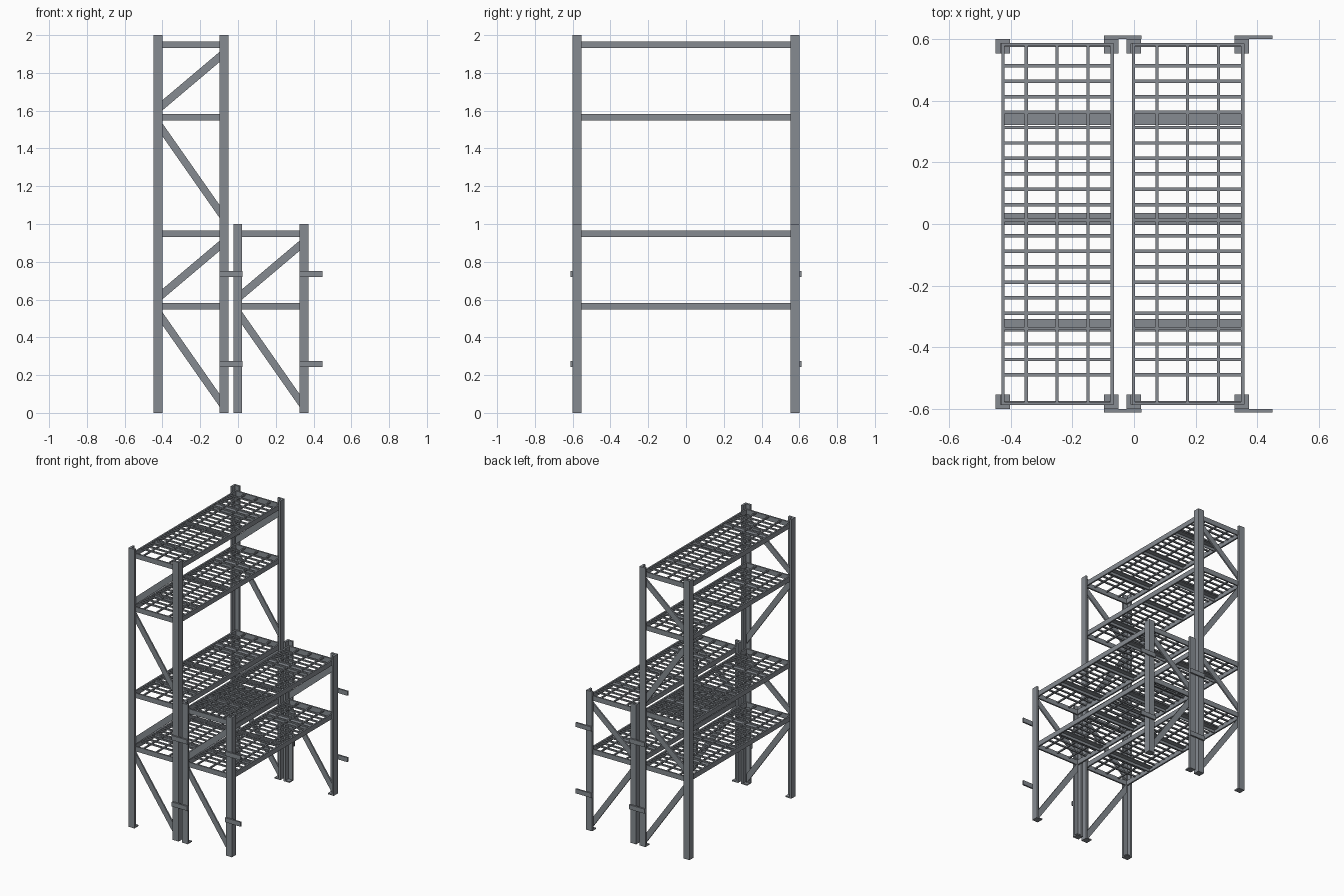
import bpy
import bmesh
from mathutils import Matrix, Vector

if "Cube" in bpy.data.objects:
    bpy.data.objects.remove(bpy.data.objects["Cube"], do_unlink=True)

steel = bpy.data.materials.new("grey_steel")
steel.use_nodes = True
COLOUR = (0.24, 0.26, 0.285, 1)
steel.diffuse_color = COLOUR
steel.node_tree.nodes["Principled BSDF"].inputs["Base Color"].default_value = COLOUR


def box(bm, x0, x1, y0, y1, z0, z1):
    """Axis-aligned box between the given limits."""
    mid = Vector((x0 + x1, y0 + y1, z0 + z1)) / 2
    size = (abs(x1 - x0), abs(y1 - y0), abs(z1 - z0), 1)
    bmesh.ops.create_cube(bm, size=1, matrix=Matrix.Translation(mid) @ Matrix.Diagonal(size))


def finish(bm, name):
    mesh = bpy.data.meshes.new(name)
    bm.to_mesh(mesh)
    bm.free()
    mesh.materials.append(steel)
    obj = bpy.data.objects.new(name, mesh)
    bpy.context.collection.objects.link(obj)


LEG, WALL, HALF = 0.047, 0.015, 0.6


def posts(name, x0, x1, height):
    """Four corner angle posts with square foot plates."""
    bm = bmesh.new()
    for x, sx in ((x0, 1), (x1, -1)):
        for sy in (1, -1):
            y = -HALF * sy
            box(bm, x, x + sx * LEG, y, y + sy * WALL, 0, height)
            box(bm, x, x + sx * WALL, y + sy * WALL, y + sy * LEG, 0, height)
            box(bm, x + sx * WALL, x + sx * LEG, y + sy * WALL, y + sy * LEG, 0, 0.008)
    finish(bm, name + "_posts")


def shelf(name, x0, x1, top):
    """Edge beams, wire grid and angle supports of one shelf."""
    bm = bmesh.new()
    a, b, c, t = x0 + 0.018, x1 - 0.014, HALF - 0.013, 0.011
    low = top - 0.035
    for s in (1, -1):
        box(bm, a, b, s * (c - t), s * c, low, top)
    box(bm, a, a + t, t - c, c - t, low, top)
    box(bm, b - t, b, t - c, c - t, low, top)
    finish(bm, name + "_frame")

    bm = bmesh.new()
    for i in range(21):
        y = 0.513 - 0.0501 * i
        box(bm, a + t, b - t, y - 0.0055, y + 0.0055, top - 0.011, top - 0.001)
    for i in range(3):
        x = x0 + 0.099 + 0.1 * i
        box(bm, x - 0.005, x + 0.005, t - c, c - t, top - 0.013, top - 0.003)
    finish(bm, name + "_wire_grid")

    bm = bmesh.new()
    for y in (0.34, 0.016, -0.328):
        box(bm, a + t, b - t, y - 0.02, y + 0.02, top - 0.016, top - 0.01)
        box(bm, a + t, b - t, y - 0.02, y - 0.014, low, top - 0.016)
    finish(bm, name + "_supports")


def braces(name, x0, x1, base):
    """Flat diagonal braces on the front and back."""
    bm = bmesh.new()
    a, b = x0 + LEG - 0.02, x1 - LEG + 0.02
    slope_pad = 0.02
    for z_left, z_right, half in ((0.5, 0.067, 0.034), (0.628, 0.884, 0.027)):
        pad = slope_pad * (z_right - z_left) / (b - a - 2 * slope_pad)
        za, zb = base + z_left - pad, base + z_right + pad
        for s in (1, -1):
            rings = []
            for y in (s * 0.574, s * 0.585):
                rings.append([bm.verts.new(p) for p in (
                    (a, y, za - half), (b, y, zb - half), (b, y, zb + half), (a, y, za + half))])
            near, far = rings
            bm.faces.new(near)
            bm.faces.new(far[::-1])
            for i in range(4):
                j = (i + 1) % 4
                bm.faces.new((near[j], near[i], far[i], far[j]))
    bmesh.ops.recalc_face_normals(bm, faces=bm.faces)
    finish(bm, name + "_braces")


def connectors(name, x1):
    """Flat link bars outside the posts, front and back."""
    bm = bmesh.new()
    for s in (1, -1):
        for z in (0.26, 0.736):
            box(bm, x1 - LEG, x1 + 0.076, s * HALF, s * (HALF + 0.011), z - 0.016, z + 0.016)
    finish(bm, name + "_link_bars")


# Tall rack has two storeys, short rack one
for rack, left, right, storeys in (("tall_rack", -0.448, -0.051, 2), ("short_rack", -0.025, 0.372, 1)):
    posts(rack, left, right, storeys)
    connectors(rack, right)
    for n in range(storeys):
        level = f"{rack}_level_{n + 1}"
        braces(level, left, right, n)
        shelf(level + "_lower_shelf", left, right, n + 0.583)
        shelf(level + "_upper_shelf", left, right, n + 0.966)
